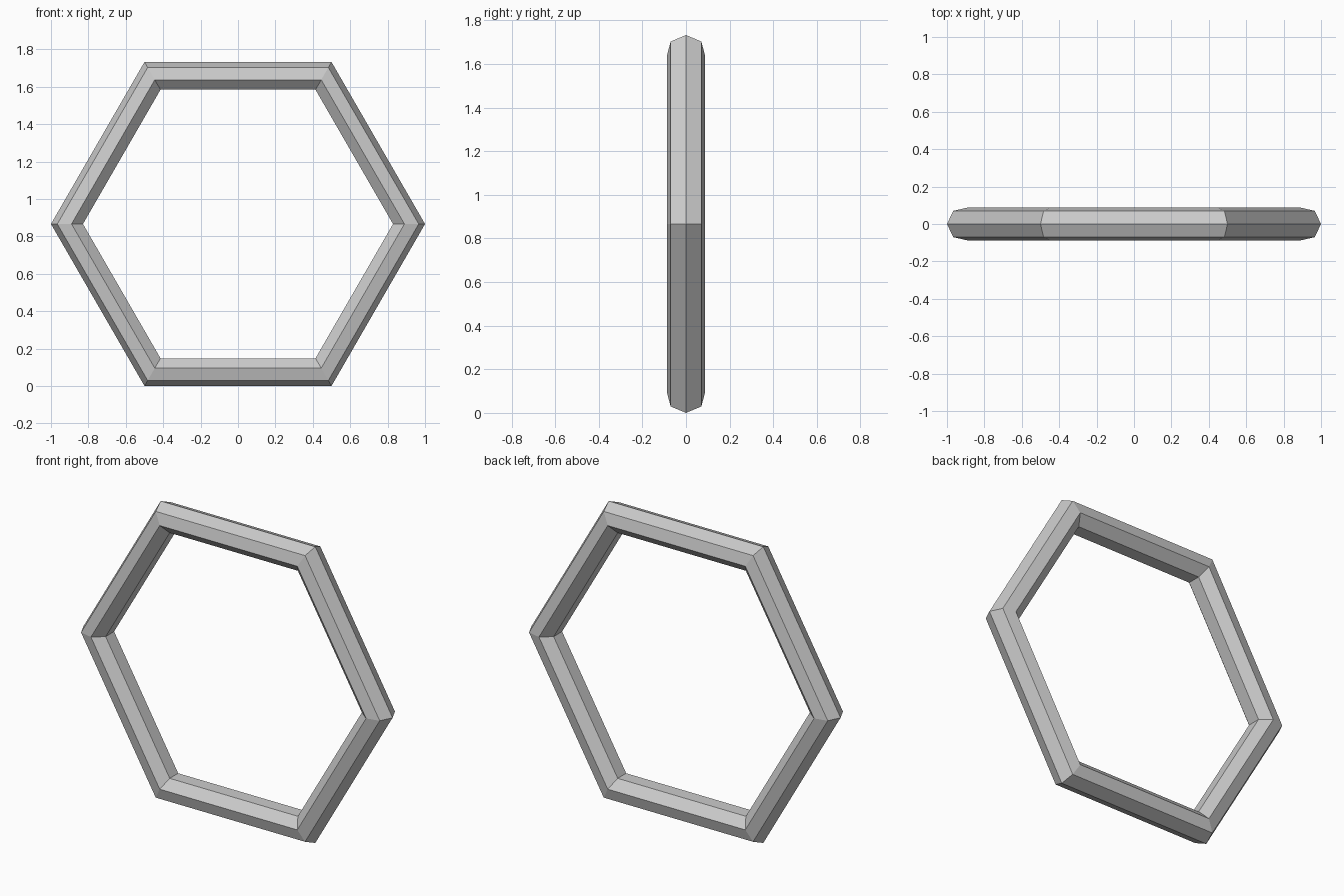
import bpy
import math

if "Cube" in bpy.data.objects:
    bpy.data.objects.remove(bpy.data.objects["Cube"])

TUBE = 0.09                          # tube radius, seven-sided section
CENTRE_Z = math.sin(math.pi / 3)     # hexagon apothem for outer radius 1

# Upright hexagonal ring
bpy.ops.mesh.primitive_torus_add(
    major_segments=6, minor_segments=7,
    major_radius=1 - TUBE, minor_radius=TUBE,
    location=(0, 0, CENTRE_Z), rotation=(math.pi / 2, 0, 0))
ring = bpy.context.object
ring.name = "hexagonal_ring"
bpy.ops.object.transform_apply(location=False, rotation=True, scale=False)
bpy.ops.object.shade_flat()
